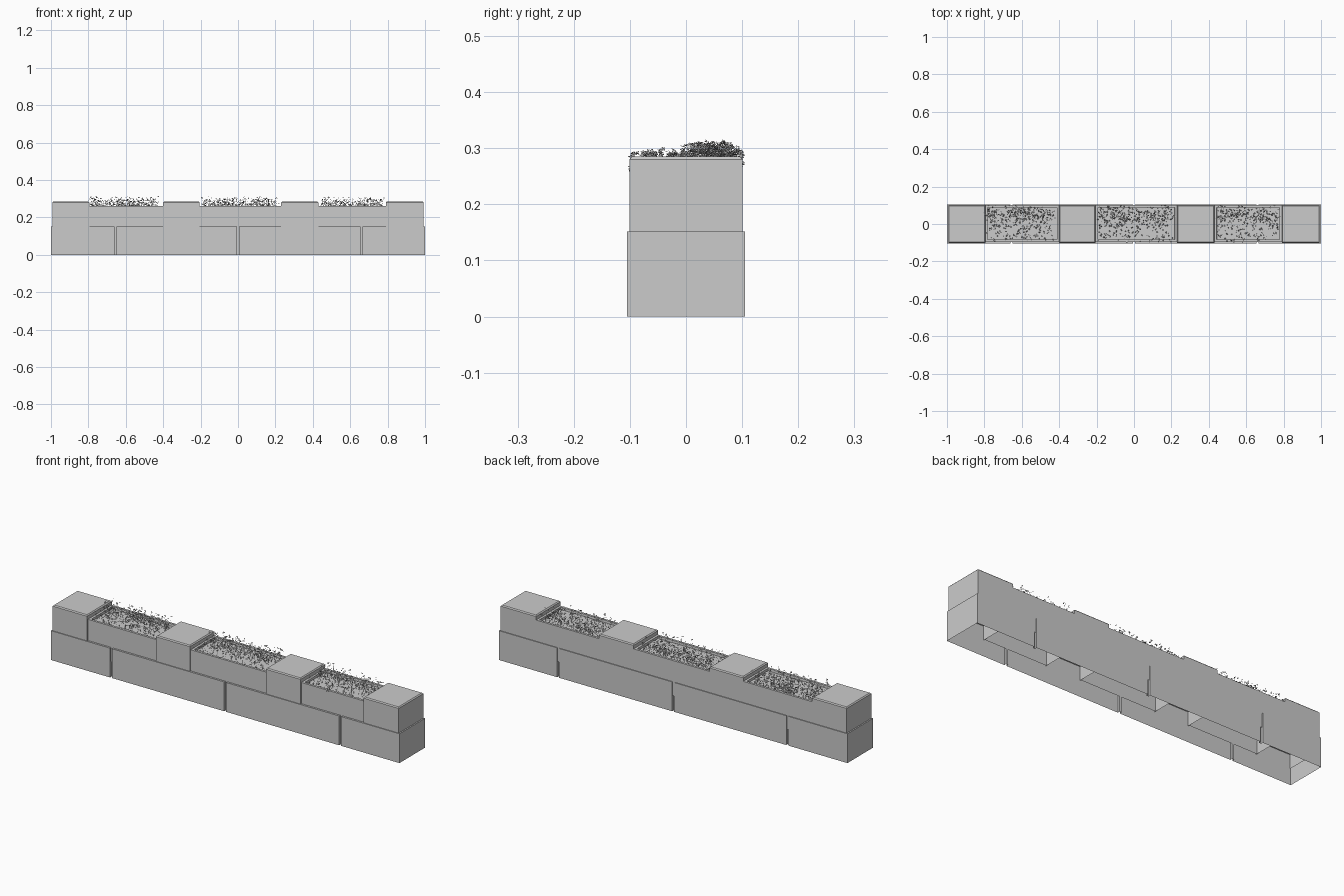
import bpy, bmesh, math, random
from mathutils import Vector, Matrix

if "Cube" in bpy.data.objects:
    bpy.data.objects.remove(bpy.data.objects["Cube"])

random.seed(4)


def finish(bm, name):
    mesh = bpy.data.meshes.new(name)
    bm.normal_update()
    bm.to_mesh(mesh)
    bm.free()
    obj = bpy.data.objects.new(name, mesh)
    bpy.context.collection.objects.link(obj)
    return obj


def box(x0, x1, y0, y1, z0, z1):
    bm = bmesh.new()
    bmesh.ops.create_cube(bm, size=1)
    for v in bm.verts:
        v.co = ((x0 + x1) / 2 + v.co.x * (x1 - x0),
                (y0 + y1) / 2 + v.co.y * (y1 - y0),
                (z0 + z1) / 2 + v.co.z * (z1 - z0))
    bm.normal_update()
    return bm


def delete_faces(bm, test):
    bmesh.ops.delete(bm, geom=[f for f in bm.faces if test(f.normal)], context='FACES')


# Lower course: hollow, open-bottomed shell with joint grooves front and back
W, D, H, GAP, DEPTH = 1.0, 0.105, 0.152, 0.006, 0.012
half = [(-W, -D)]
for x in (-0.655, 0.0, 0.66):
    half += [(x - GAP, -D), (x - GAP, -D + DEPTH), (x + GAP, -D + DEPTH), (x + GAP, -D)]
half.append((W, -D))
outline = half + [(x, -y) for x, y in reversed(half)]

bm = bmesh.new()
low = [bm.verts.new((x, y, 0)) for x, y in outline]
top = [bm.verts.new((x, y, H)) for x, y in outline]
inner = [Vector((max(-0.98, min(0.98, x)), math.copysign(0.085, y), H)) for x, y in outline]
rim = [bm.verts.new(p) for p in inner]
n = len(outline)
for i in range(n):
    j = (i + 1) % n
    bm.faces.new((low[i], low[j], top[j], top[i]))
    if (inner[i] - inner[j]).length > 1e-5:
        bm.faces.new((top[i], top[j], rim[j], rim[i]))
finish(bm, "lower_course")

# Upper course: raised blocks with softened top edges, open underneath
blocks = [(-0.993, -0.795), (-0.40, -0.205), (0.23, 0.43), (0.79, 0.993)]
for i, (x0, x1) in enumerate(blocks):
    bm = box(x0, x1, -0.101, 0.101, 0.08, 0.285)
    delete_faces(bm, lambda nrm: nrm.z < -0.5)
    edges = [e for e in bm.edges if all(v.co.z > 0.28 for v in e.verts)]
    bmesh.ops.bevel(bm, geom=edges, offset=0.005, segments=1, affect='EDGES')
    finish(bm, f"raised_block_{i + 1}")


# Planter troughs between the blocks, with a recessed soil bed
def planter(index, x0, x1):
    bm = box(x0, x1, -0.095, 0.101, 0.08, 0.262)
    delete_faces(bm, lambda nrm: nrm.z < -0.5 or abs(nrm.x) > 0.5)
    for thickness, depth in ((0.012, 0), (0.001, -0.012)):
        bm.normal_update()
        face = max(bm.faces, key=lambda f: (f.normal.z > 0.9, f.calc_area() if f.normal.z > 0.9 else 0))
        bmesh.ops.inset_region(bm, faces=[face], thickness=thickness, depth=depth,
                               use_boundary=True, use_even_offset=True)
    finish(bm, f"planter_{index}")


# One sprig: a thin stem carrying a small whorl of pointed leaves
def sprig(bm, base, tip, size):
    side = Vector((0.0005, 0, 0))
    bm.faces.new([bm.verts.new(p) for p in (base - side, base + side, tip)])
    tilt = Matrix.Rotation(random.uniform(-0.9, 0.9), 3, 'X') @ Matrix.Rotation(random.uniform(-0.9, 0.9), 3, 'Y')
    turn = random.uniform(0, math.tau)
    for k in range(5):
        rot = tilt @ Matrix.Rotation(turn + k * math.tau / 5, 3, 'Z')
        pts = ((0, 0, 0), (0.6, -0.28, 0.15), (1, 0, 0.1), (0.6, 0.28, 0.15))
        bm.faces.new([bm.verts.new(tip + rot @ Vector(p) * size) for p in pts])


# Low ground-cover plants filling each planter
def foliage(index, x0, x1, count):
    bm = bmesh.new()
    for _ in range(count):
        x = random.uniform(x0, x1)
        y = random.uniform(-0.09, 0.095) if random.random() < 0.55 else random.gauss(0.045, 0.022)
        y = max(-0.09, min(0.095, y))
        height = random.uniform(0.012, 0.045 if y < 0 else 0.058) * random.uniform(0.75, 1.1)
        base = Vector((x, y, 0.25))
        tip = base + Vector((random.gauss(0, 0.009), random.gauss(0, 0.006), height))
        tip.y = max(-0.098, min(0.1, tip.y))
        sprig(bm, base, tip, random.uniform(0.004, 0.007))
    finish(bm, f"ground_cover_{index}")


beds = [(-0.79, -0.43, 380), (-0.195, 0.205, 400), (0.445, 0.77, 300)]
for i, (x0, x1, count) in enumerate(beds):
    planter(i + 1, blocks[i][1], blocks[i + 1][0])
    foliage(i + 1, x0, x1, count)
